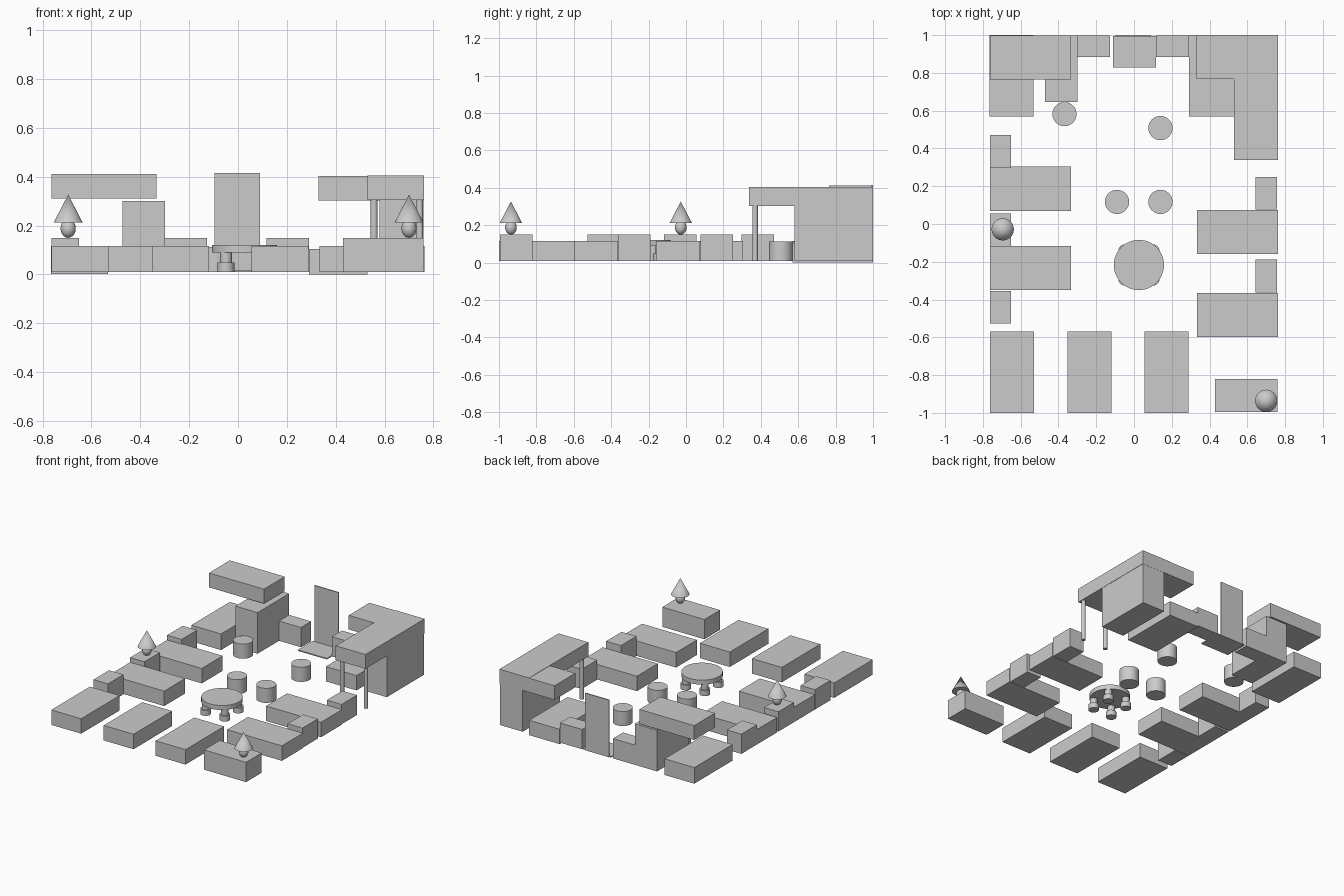
import bpy, math

if "Cube" in bpy.data.objects:
    bpy.data.objects.remove(bpy.data.objects["Cube"])


def box(name, x0, x1, y0, y1, z0, z1):
    bpy.ops.mesh.primitive_cube_add(size=1, location=((x0+x1)/2, (y0+y1)/2, (z0+z1)/2))
    o = bpy.context.object
    o.name = name
    o.scale = (x1-x0, y1-y0, z1-z0)
    bpy.ops.object.transform_apply(location=False, rotation=False, scale=True)
    return o


def cyl(name, x, y, r, z0, z1, r_top=None, n=32):
    bpy.ops.mesh.primitive_cone_add(vertices=n, radius1=r, radius2=r if r_top is None else r_top,
                                    depth=z1-z0, location=(x, y, (z0+z1)/2))
    o = bpy.context.object
    o.name = name
    bpy.ops.object.shade_smooth_by_angle(angle=math.radians(35))
    return o


def lamp(name, x, y):
    bpy.ops.mesh.primitive_uv_sphere_add(segments=32, ring_count=16, radius=1, location=(x, y, 0.188))
    o = bpy.context.object
    o.name = name + "_base"
    o.scale = (0.031, 0.031, 0.038)
    bpy.ops.object.transform_apply(location=False, rotation=False, scale=True)
    bpy.ops.object.shade_smooth()
    cyl(name + "_shade", x, y, 0.059, 0.213, 0.327, 0.0)


Z = 0.01        # floor offset
BED = 0.116     # bed top
TAB = 0.15      # side table top

# beds along the left, right and front walls
for i, y in enumerate((0.07, -0.35)):
    box(f"left_bed_{i}", -0.763, -0.333, y, y+0.234, Z, BED)
for i, y in enumerate((-0.16, -0.598)):
    box(f"right_bed_{i}", 0.333, 0.763, y, y+0.234, Z, BED)
for i, x in enumerate((-0.763, -0.352, 0.055)):
    box(f"front_bed_{i}", x, x+0.234, -1, -0.569, Z, BED)

# side tables
for i, y in enumerate((0.297, -0.118, -0.527)):
    box(f"left_side_table_{i}", -0.763, -0.65, y, y+0.173, Z, TAB)
for i, y in enumerate((0.077, -0.362)):
    box(f"right_side_table_{i}", 0.642, 0.758, y, y+0.173, Z, TAB)
for i, x in enumerate((-0.30, 0.116)):
    box(f"back_side_table_{i}", x, x+0.174, 0.885, 0.998, Z, TAB)
box("front_desk", 0.43, 0.76, -0.995, -0.82, Z, TAB)

# left bunk: upper bed, lower bed and wardrobe
box("left_bunk_upper", -0.763, -0.333, 0.765, 0.998, 0.31, 0.412)
box("left_bunk_lower", -0.765, -0.532, 0.57, 1.0, 0.002, BED)
box("left_wardrobe", -0.472, -0.298, 0.645, 0.998, Z, 0.301)

# right bunk: L-shaped upper level, lower bed, wardrobe and posts
box("right_bunk_upper_back", 0.33, 0.76, 0.768, 1.0, 0.303, 0.403)
box("right_bunk_upper_side", 0.529, 0.762, 0.338, 1.0, 0.304, 0.405)
box("right_bunk_lower", 0.29, 0.529, 0.57, 1.0, 0.0, 0.105)
box("right_wardrobe", 0.58, 0.76, 0.58, 0.999, Z, 0.305)
for i, x in enumerate((0.557, 0.744)):
    cyl(f"bunk_post_{i}", x, 0.37, 0.014, Z, 0.306)

# door and mat
box("door", -0.097, 0.091, 0.992, 1.0, Z, 0.415)
box("door_mat", -0.11, 0.116, 0.828, 0.995, Z, 0.018)

# stools
for i, (x, y) in enumerate(((-0.368, 0.582), (0.14, 0.508), (-0.09, 0.117), (0.14, 0.117))):
    cyl(f"stool_{i}", x, y, 0.064, Z, 0.113)

# round table on four footed legs
cyl("table_top", 0.026, -0.217, 0.133, 0.089, 0.121, n=48)
for i in range(4):
    x = 0.026 + 0.075 * (1 if i & 1 else -1)
    y = -0.217 + 0.075 * (1 if i & 2 else -1)
    cyl(f"table_leg_{i}", x, y, 0.024, 0.045, 0.09)
    cyl(f"table_foot_{i}", x, y, 0.034, Z, 0.048)

# lamps
lamp("left_lamp", -0.695, -0.028)
lamp("desk_lamp", 0.70, -0.936)
